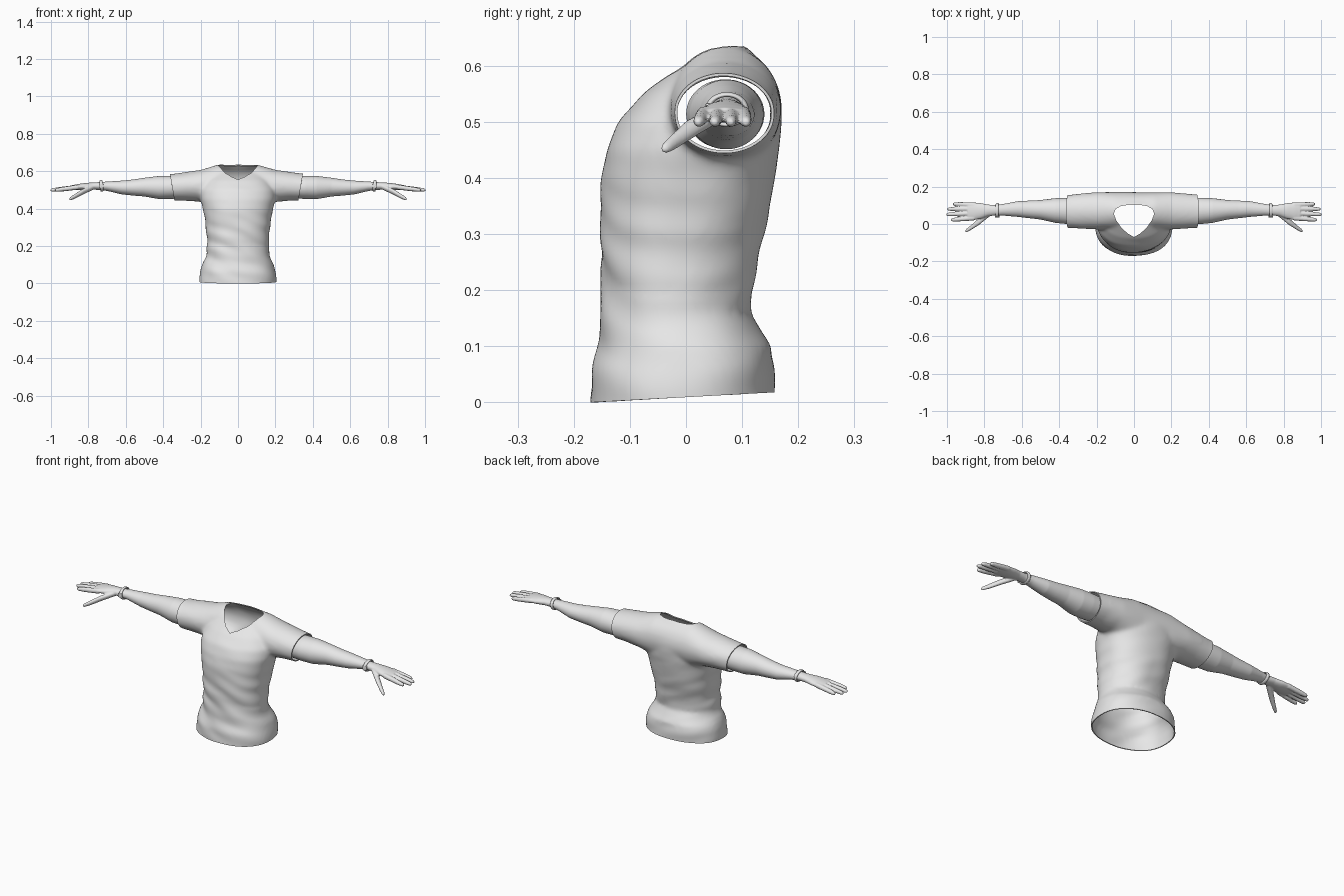
import bpy, bmesh, math
from mathutils import Vector, noise

cube = bpy.data.objects.get("Cube")
if cube:
    bpy.data.objects.remove(cube, do_unlink=True)

grey = bpy.data.materials.new("light_grey")
grey.use_nodes = True
grey.diffuse_color = (0.8, 0.8, 0.8, 1)
grey.node_tree.nodes["Principled BSDF"].inputs["Base Color"].default_value = (0.8, 0.8, 0.8, 1)


def loft(bm, sections, axis, n=48, power=2.0):
    """Closed skin over (centre, radius a, radius b) sections."""
    rings = []
    for c, a, b in sections:
        ring = []
        for i in range(n):
            t = math.tau * i / n
            u, v = math.cos(t), math.sin(t)
            u = a * math.copysign(abs(u) ** (2 / power), u)
            v = b * math.copysign(abs(v) ** (2 / power), v)
            off = Vector((u, v, 0)) if axis == "z" else Vector((0, u, v))
            ring.append(bm.verts.new(Vector(c) + off))
        rings.append(ring)
    for r, s in zip(rings, rings[1:]):
        for i in range(n):
            j = (i + 1) % n
            bm.faces.new((r[i], r[j], s[j], s[i]))
    bm.faces.new(rings[0][::-1])
    bm.faces.new(rings[-1])


def tube(bm, rows, side=1):
    loft(bm, [((side * x, y, z), a, b) for x, y, z, a, b in rows], "x")


def make_object(name, bm):
    bmesh.ops.recalc_face_normals(bm, faces=bm.faces)
    mesh = bpy.data.meshes.new(name)
    bm.to_mesh(mesh)
    bm.free()
    mesh.materials.append(grey)
    ob = bpy.data.objects.new(name, mesh)
    bpy.context.collection.objects.link(ob)
    return ob


def apply_modifier(ob, kind, **settings):
    mod = ob.modifiers.new(kind, kind)
    for key, value in settings.items():
        setattr(mod, key, value)
    bpy.context.view_layer.objects.active = ob
    bpy.ops.object.modifier_apply(modifier=mod.name)


def smooth_shade(ob, angle=45):
    bpy.ops.object.select_all(action="DESELECT")
    ob.select_set(True)
    bpy.context.view_layer.objects.active = ob
    bpy.ops.object.shade_smooth_by_angle(angle=math.radians(angle))


def fuse(ob, voxel, rounds):
    apply_modifier(ob, "REMESH", mode="VOXEL", voxel_size=voxel)
    apply_modifier(ob, "SMOOTH", factor=0.5, iterations=rounds)


# Shirt body: height, half width, front, back
body = [(-0.04, 0.207, -0.17, 0.157), (0.02, 0.207, -0.171, 0.157),
        (0.06, 0.202, -0.168, 0.158), (0.1, 0.191, -0.157, 0.154),
        (0.13, 0.177, -0.153, 0.132), (0.16, 0.168, -0.151, 0.111),
        (0.2, 0.162, -0.151, 0.118), (0.25, 0.165, -0.153, 0.128),
        (0.3, 0.175, -0.153, 0.139), (0.35, 0.178, -0.152, 0.149),
        (0.4, 0.188, -0.151, 0.159), (0.45, 0.2, -0.142, 0.167),
        (0.5, 0.2, -0.12, 0.17), (0.55, 0.175, -0.077, 0.158),
        (0.6, 0.14, -0.012, 0.137), (0.637, 0.1, 0.045, 0.105)]
bm = bmesh.new()
loft(bm, [((0, (f + b) / 2, z), w, (b - f) / 2) for z, w, f, b in body], "z", 72, 2.25)

# Both sleeves as one tube across the shoulders
half = [(0.42, 0.068, 0.512, 0.088, 0.07), (0.34, 0.068, 0.515, 0.089, 0.072),
        (0.27, 0.069, 0.52, 0.095, 0.077), (0.2, 0.07, 0.522, 0.1, 0.085),
        (0.11, 0.07, 0.523, 0.1, 0.111)]
tube(bm, [(-x, *rest) for x, *rest in half] + half[::-1])
shirt = make_object("shirt", bm)
fuse(shirt, 0.009, 10)

# Cloth folds, strongest around the waist
for v in shirt.data.vertices:
    p = v.co
    amount = 0.009 * max(0.2, 1 - abs(p.z - 0.2) / 0.3)
    if abs(p.x) > 0.22:
        amount = 0.002
    v.co = p + v.normal * amount * noise.noise(Vector((p.x * 7, p.y * 7, p.z * 17 + p.x * 5)))

# Open the hem and cuffs
bm = bmesh.new()
bm.from_mesh(shirt.data)
cuts = [((0, -0.17, 0.0), (0, 0.055, -1)),
        ((0.335, 0, 0.515), (1, 0, -0.17)),
        ((-0.352, 0, 0.515), (-1, 0, -0.17))]
for co, no in cuts:
    bmesh.ops.bisect_plane(bm, geom=bm.verts[:] + bm.edges[:] + bm.faces[:],
                           plane_co=co, plane_no=no, clear_outer=True)
bm.to_mesh(shirt.data)
bm.free()
apply_modifier(shirt, "SOLIDIFY", thickness=0.005, offset=-1)

# Neck opening: rounded at the back, pointed at the front
right = [(0, -0.07), (0.035, -0.05), (0.07, -0.017), (0.095, 0.02),
         (0.108, 0.055), (0.098, 0.08), (0.07, 0.096), (0.03, 0.102)]
outline = right + [(-x, y) for x, y in right[:0:-1]]
bm = bmesh.new()
base = bm.faces.new([bm.verts.new((x, y, 0.46)) for x, y in outline])
top = bmesh.ops.extrude_face_region(bm, geom=[base])["geom"]
bmesh.ops.translate(bm, vec=(0, 0, 0.3), verts=[g for g in top if isinstance(g, bmesh.types.BMVert)])
cutter = make_object("neck_cutter", bm)
cutter.hide_render = True
apply_modifier(shirt, "BOOLEAN", operation="DIFFERENCE", object=cutter, solver="EXACT")
bpy.data.objects.remove(cutter, do_unlink=True)
smooth_shade(shirt)

# Arm and palm: x, y, z, half depth, half height
arm = [(0.27, 0.07, 0.515, 0.066, 0.058), (0.36, 0.07, 0.514, 0.07, 0.062),
       (0.42, 0.072, 0.513, 0.066, 0.062), (0.5, 0.076, 0.515, 0.052, 0.05),
       (0.56, 0.078, 0.513, 0.047, 0.043), (0.62, 0.08, 0.513, 0.042, 0.037),
       (0.7, 0.076, 0.52, 0.031, 0.025), (0.74, 0.073, 0.521, 0.028, 0.021),
       (0.78, 0.073, 0.521, 0.031, 0.019), (0.82, 0.07, 0.518, 0.042, 0.019),
       (0.86, 0.068, 0.515, 0.048, 0.016), (0.89, 0.068, 0.512, 0.046, 0.013)]
thumb = [(0.77, 0.06, 0.517, 0.018, 0.014), (0.83, 0.012, 0.49, 0.018, 0.015),
         (0.87, -0.018, 0.467, 0.013, 0.013), (0.895, -0.035, 0.454, 0.01, 0.01),
         (0.902, -0.039, 0.451, 0.005, 0.005)]
# Fingers: base y, tip y, tip x
fingers = [(0.032, 0.022, 0.978), (0.057, 0.051, 1.003),
           (0.081, 0.08, 0.998), (0.102, 0.107, 0.968)]

for side, label in ((1, "left"), (-1, "right")):
    bm = bmesh.new()
    tube(bm, arm, side)
    tube(bm, thumb, side)
    for y0, y1, tip in fingers:
        rows = []
        for t, r in ((0, 0.013), (0.4, 0.0125), (0.7, 0.0115), (0.93, 0.0095), (1, 0.005)):
            x = 0.855 + (tip - 0.855) * t
            rows.append((x, y0 + (y1 - y0) * t, 0.515 - 0.016 * t, r, r))
        tube(bm, rows, side)
    limb = make_object(label + "_arm", bm)
    fuse(limb, 0.0035, 5)
    smooth_shade(limb, 60)

    # Wristband with a small clasp
    bpy.ops.mesh.primitive_torus_add(location=(side * 0.73, 0.073, 0.522),
                                     rotation=(0, side * (math.pi / 2 + 0.12), 0),
                                     major_radius=0.031, minor_radius=0.005,
                                     major_segments=40, minor_segments=10)
    band = bpy.context.object
    band.name = label + "_wristband"
    band.scale = (0.87, 1.08, 1.7)
    band.data.materials.append(grey)
    smooth_shade(band, 60)
    bpy.ops.mesh.primitive_cube_add(size=1, location=(side * 0.732, 0.039, 0.522))
    clasp = bpy.context.object
    clasp.name = label + "_wristband_clasp"
    clasp.scale = (0.024, 0.008, 0.022)
    clasp.data.materials.append(grey)
    bevel = clasp.modifiers.new("rounded", "BEVEL")
    bevel.width, bevel.segments = 0.15, 3
    smooth_shade(clasp, 60)
